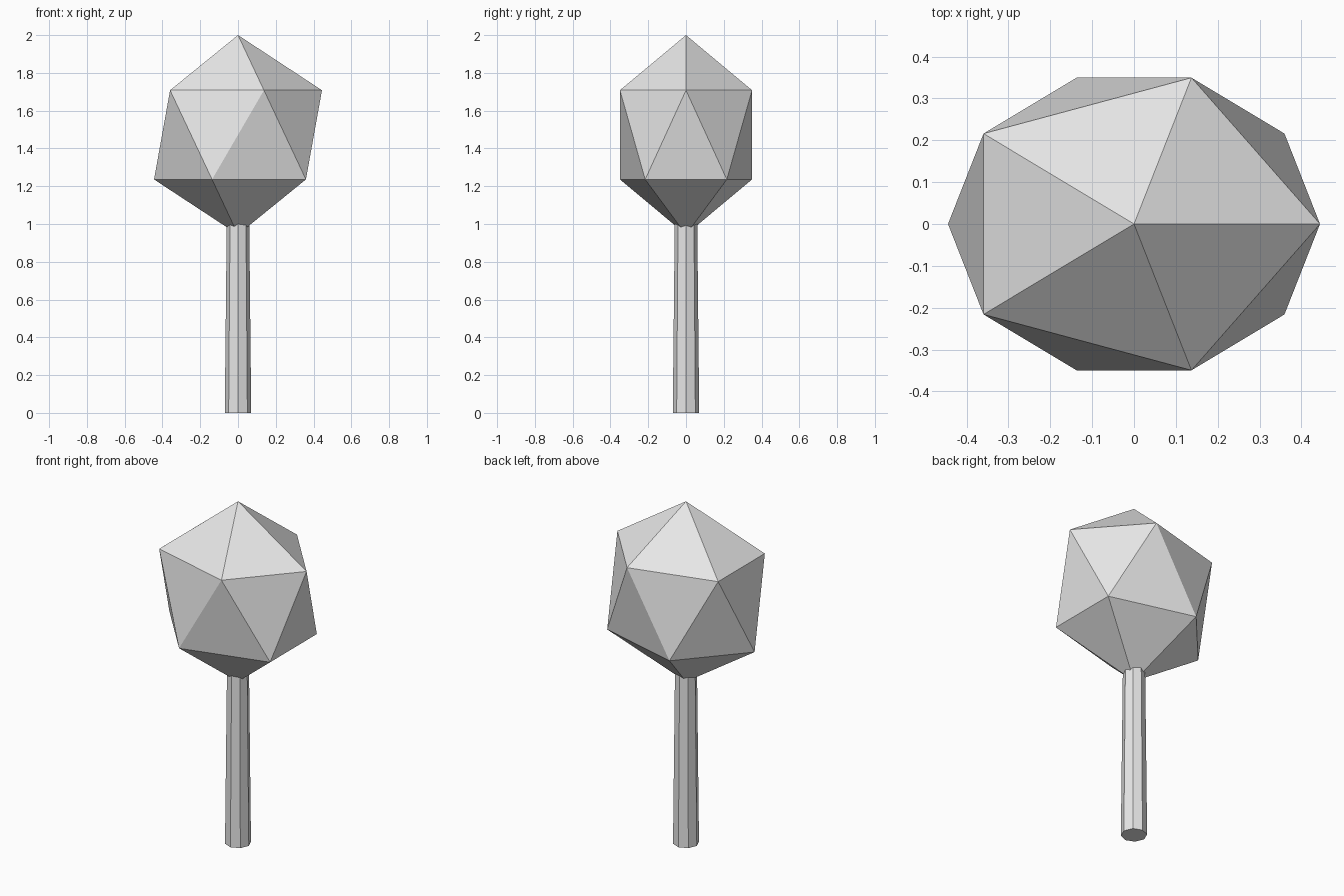
import bpy

cube = bpy.data.objects.get("Cube")
if cube:
    bpy.data.objects.remove(cube, do_unlink=True)

# One plain grey for the whole model
grey = bpy.data.materials.new("light_grey")
grey.use_nodes = True
color = (0.8, 0.8, 0.8, 1.0)
grey.diffuse_color = color
grey.node_tree.nodes["Principled BSDF"].inputs["Base Color"].default_value = color


def finish(name):
    obj = bpy.context.object
    obj.name = obj.data.name = name
    obj.data.materials.append(grey)
    bpy.ops.object.transform_apply(location=False, rotation=False, scale=True)
    bpy.ops.object.shade_flat()
    return obj


# Trunk: tapered octagonal post, running slightly into the crown
trunk_height = 1.06
bpy.ops.mesh.primitive_cone_add(vertices=8, radius1=0.07, radius2=0.059,
                                depth=trunk_height,
                                location=(0, 0, trunk_height / 2))
finish("trunk")

# Crown: stretched twenty-sided ball
crown_half_height = 0.528
bpy.ops.mesh.primitive_ico_sphere_add(subdivisions=1, radius=1,
                                      location=(0, 0, 2 - crown_half_height))
bpy.context.object.scale = (0.497, 0.411, crown_half_height)
finish("crown")
